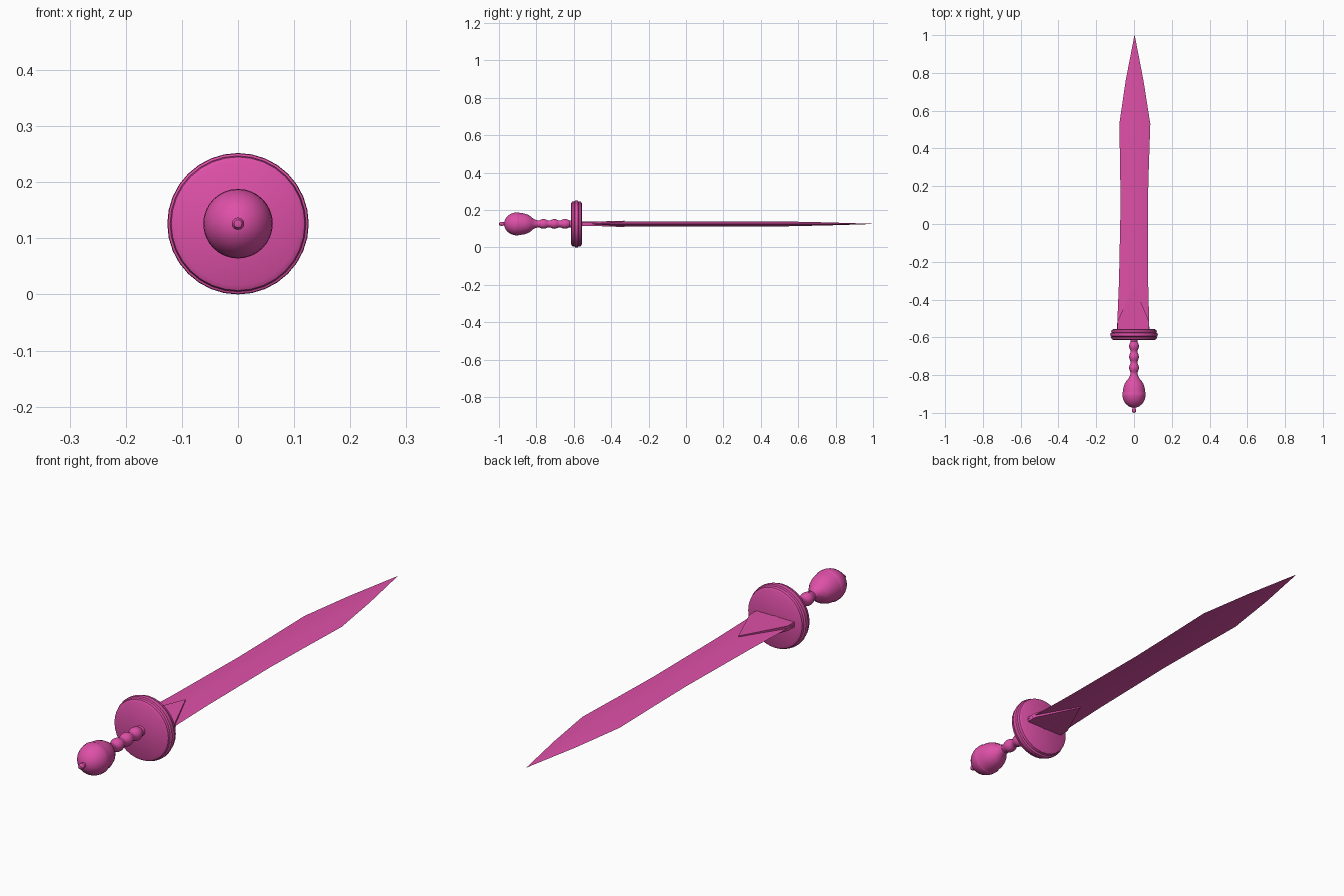
import bpy, bmesh, math
from mathutils import Vector, Matrix

cube = bpy.data.objects.get("Cube")
if cube:
    bpy.data.objects.remove(cube, do_unlink=True)

AXIS_Z = 0.126  # height of the sword's long axis

pink = bpy.data.materials.new("pink")
pink.use_nodes = True
colour = (0.73, 0.08, 0.39, 1)
pink.diffuse_color = colour
pink.node_tree.nodes["Principled BSDF"].inputs["Base Color"].default_value = colour


def finish(name, bm, angle=35):
    bmesh.ops.remove_doubles(bm, verts=bm.verts, dist=0.00005)
    bmesh.ops.recalc_face_normals(bm, faces=bm.faces)
    mesh = bpy.data.meshes.new(name)
    bm.to_mesh(mesh)
    bm.free()
    mesh.materials.append(pink)
    obj = bpy.data.objects.new(name, mesh)
    obj.location.z = AXIS_Z
    bpy.context.collection.objects.link(obj)
    bpy.ops.object.select_all(action='DESELECT')
    obj.select_set(True)
    bpy.context.view_layer.objects.active = obj
    bpy.ops.object.shade_smooth_by_angle(angle=math.radians(angle))
    return obj


def lathe(name, profile, steps=32):
    """Turn (radius, y) points around the long axis."""
    bm = bmesh.new()
    verts = [bm.verts.new((0, y, r)) for r, y in profile]
    edges = [bm.edges.new(pair) for pair in zip(verts, verts[1:])]
    bmesh.ops.spin(bm, geom=verts + edges, cent=(0, 0, 0), axis=(0, 1, 0),
                   angle=math.tau, steps=steps, use_duplicate=False)
    return finish(name, bm)


def loft(name, sections):
    """Join rings of equal length, then close both ends."""
    bm = bmesh.new()
    rings = [[bm.verts.new(p) for p in ring] for ring in sections]
    for a, b in zip(rings, rings[1:]):
        for i in range(len(a)):
            j = (i + 1) % len(a)
            bm.faces.new((a[i], a[j], b[j], b[i]))
    bm.faces.new(rings[0])
    bm.faces.new(rings[-1])
    return finish(name, bm)


# Blade: diamond section, waisted, with a long point
stations = [(-0.57, 0.086, 0.012), (-0.3, 0.077, 0.013), (0.1, 0.072, 0.013),
            (0.3, 0.076, 0.013), (0.53, 0.082, 0.013), (0.76, 0.047, 0.008),
            (1.0, 0.0006, 0.0006)]
blade_rings = []
for y, w, t in stations:
    shift = 0.008 * y if y < 0.6 else 0.003
    blade_rings.append([(shift - w, y, 0), (shift, y, t),
                        (shift + w, y, 0), (shift, y, -t)])
loft("blade", blade_rings)

# Triangular collar plate over the blade root
outline = [(-0.088, -0.57), (-0.088, -0.515), (0, -0.33), (0.08, -0.515), (0.08, -0.57)]
loft("blade_collar", [[(x, y, side * (0.017 if y > -0.4 else 0.010)) for x, y in outline]
                      for side in (-1, 1)])

# Round guard with a raised middle band
lathe("guard", [(0, -0.614), (0.110, -0.614), (0.119, -0.609), (0.121, -0.600),
                (0.118, -0.597), (0.125, -0.594), (0.126, -0.586), (0.125, -0.578),
                (0.118, -0.575), (0.121, -0.572), (0.119, -0.562), (0.110, -0.557),
                (0, -0.557)])

# Grip with three swellings
grip = [(0, -0.60), (0.021, -0.605)]
for centre in (-0.647, -0.704, -0.762):
    for k in range(-3, 4):
        radius = 0.018 + 0.008 * math.cos(k * math.pi / 6)
        grip.append((radius, centre - k * 0.008))
grip += [(0.018, -0.795), (0.022, -0.83), (0, -0.83)]
lathe("grip", grip, 24)

# Pommel: back half flares from the grip, front half is a rounded cap
lathe("pommel_back", [(0, -0.79), (0.019, -0.792), (0.022, -0.805), (0.029, -0.818),
                      (0.040, -0.83), (0.049, -0.845), (0.056, -0.865),
                      (0.060, -0.893), (0, -0.893)])
cap = [(0, -0.893), (0.060, -0.893), (0.062, -0.897)]
for k in range(1, 9):
    a = k * math.pi / 16
    cap.append((0.062 * math.cos(a), -0.90 - 0.073 * math.sin(a)))
lathe("pommel_cap", cap)

# Small end button
lathe("end_button", [(0, -0.965), (0.009, -0.966), (0.009, -0.979), (0.011, -0.982),
                     (0.011, -0.991), (0.007, -0.998), (0, -1.0)], 16)
